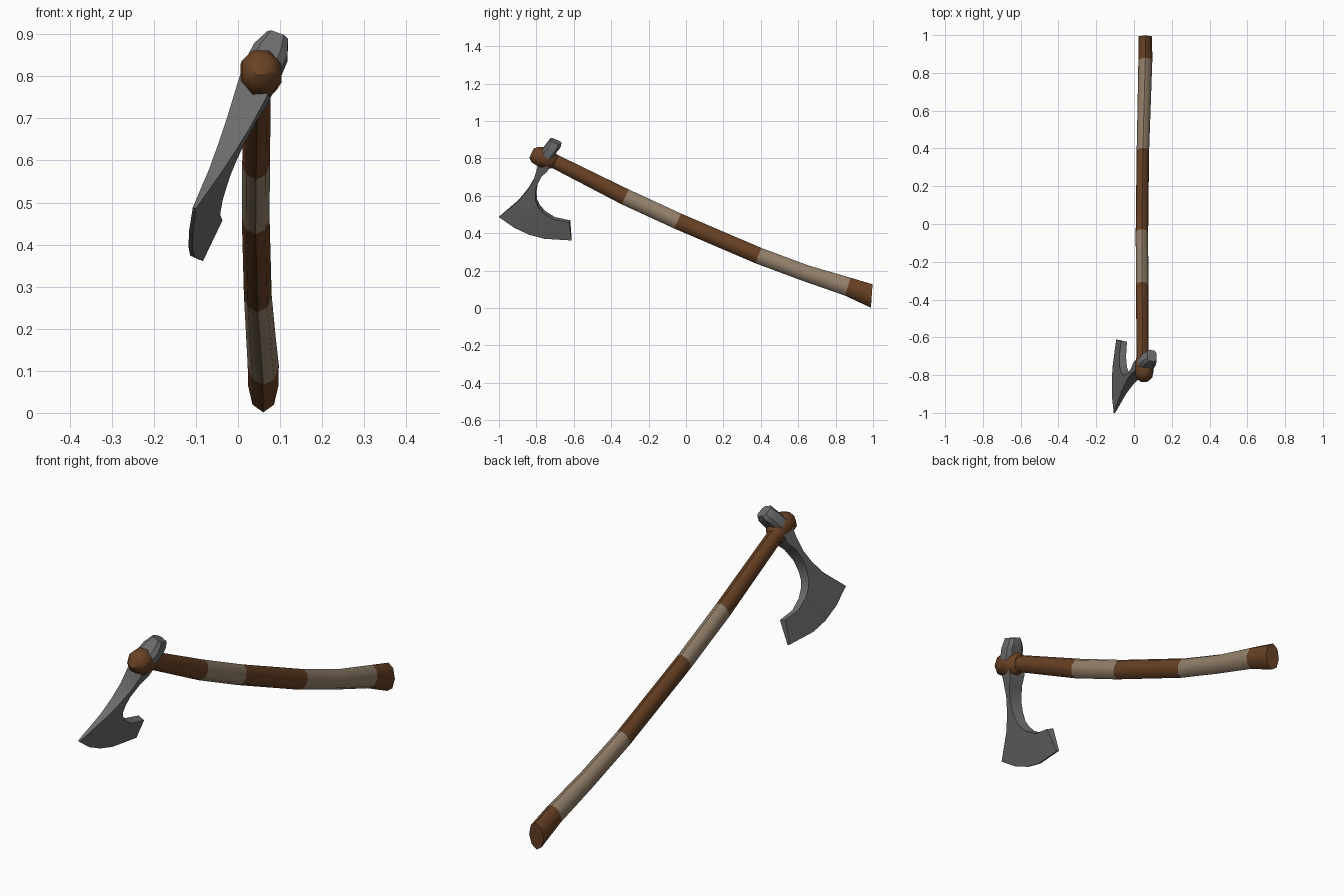
import bpy, bmesh, math
from mathutils import Vector

if "Cube" in bpy.data.objects:
    bpy.data.objects.remove(bpy.data.objects["Cube"])


def material(name, rgb):
    m = bpy.data.materials.new(name)
    m.diffuse_color = (*rgb, 1)
    m.use_nodes = True
    m.node_tree.nodes["Principled BSDF"].inputs["Base Color"].default_value = m.diffuse_color
    return m


BROWN = material("brown wood", (0.14, 0.054, 0.018))
BEIGE = material("beige wrap", (0.30, 0.222, 0.15))
STEEL = material("dark steel", (0.155, 0.155, 0.157))


def finish(name, bm, mats, angle):
    bmesh.ops.recalc_face_normals(bm, faces=bm.faces)
    me = bpy.data.meshes.new(name)
    bm.to_mesh(me)
    bm.free()
    ob = bpy.data.objects.new(name, me)
    bpy.context.collection.objects.link(ob)
    for m in mats:
        me.materials.append(m)
    bpy.ops.object.select_all(action='DESELECT')
    ob.select_set(True)
    bpy.context.view_layer.objects.active = ob
    bpy.ops.object.shade_smooth_by_angle(angle=math.radians(angle))
    return ob


def loft(name, rings, mats, slots=None, angle=50):
    """Skin a list of point rings and cap both ends."""
    bm = bmesh.new()
    vs = [[bm.verts.new(p) for p in r] for r in rings]
    n = len(vs[0])
    for k, (a, b) in enumerate(zip(vs, vs[1:])):
        for i in range(n):
            j = (i + 1) % n
            f = bm.faces.new((a[i], a[j], b[j], b[i]))
            f.material_index = slots[k] if slots else 0
    bm.faces.new(vs[0])
    bm.faces.new(vs[-1])
    return finish(name, bm, mats, angle)


def oval(x, y, z, hw, hh, tilt, n=8, turn=0.0):
    """Cross-section of the handle, leaning by tilt degrees."""
    t = math.radians(tilt)
    out = []
    for i in range(n):
        a = 2 * math.pi * i / n + turn
        s = hh * math.sin(a)
        out.append((x + hw * math.cos(a), y + s * math.sin(t), z + s * math.cos(t)))
    return out


# Curved handle with painted bands: x, y, z, half width, half height, tilt
path = [
    (0.047, -0.78, 0.823, 0.032, 0.036, 27),
    (0.046, -0.70, 0.783, 0.032, 0.038, 27),
    (0.043, -0.325, 0.594, 0.033, 0.044, 26),
    (0.042, -0.045, 0.465, 0.033, 0.044, 24),
    (0.047, 0.387, 0.280, 0.033, 0.044, 22),
    (0.054, 0.64, 0.186, 0.035, 0.044, 21),
    (0.060, 0.865, 0.114, 0.037, 0.050, 17),
    (0.060, 0.993, 0.064, 0.036, 0.063, 4),
]
loft("handle", [oval(*p) for p in path], [BROWN, BEIGE], [0, 0, 1, 0, 1, 1, 0])

# Wooden knob filling the eye of the axe head
knob = [
    (0.053, -0.826, 0.828, 0.026, 0.030, 25),
    (0.053, -0.805, 0.820, 0.047, 0.050, 25),
    (0.055, -0.765, 0.808, 0.053, 0.062, 25),
    (0.052, -0.715, 0.786, 0.044, 0.050, 25),
    (0.048, -0.700, 0.780, 0.034, 0.038, 25),
]
loft("eye_knob", [oval(*p, turn=math.pi / 8) for p in knob], [BROWN])

# Frame of the head: the blade leans 22 degrees around the handle
LEAN = math.radians(22)
C, S = 0.92, 0.39
ORIGIN = Vector((0.056, -0.76, 0.815))
NORMAL = Vector((math.cos(LEAN), -S * math.sin(LEAN), -C * math.sin(LEAN)))


def on_head(y, z, t):
    """Point at side-view position (y, z), offset t off the blade plane."""
    drop = -S * (y - ORIGIN.y) - C * (z - ORIGIN.z)
    return Vector((ORIGIN.x - math.tan(LEAN) * drop, y, z)) + NORMAL * t


# Bearded blade: leading / cutting edge, then inner curve (y, z, half thickness)
outer = [
    (-0.785, 0.815, 0.042), (-0.79, 0.76, 0.038), (-0.812, 0.69, 0.030),
    (-0.845, 0.635, 0.023), (-0.895, 0.575, 0.015), (-1.0, 0.487, 0.004),
    (-0.917, 0.430, 0.005), (-0.837, 0.393, 0.005), (-0.757, 0.372, 0.006),
    (-0.612, 0.363, 0.006),
]
inner = [
    (-0.72, 0.80, 0.042), (-0.735, 0.745, 0.038), (-0.770, 0.71, 0.034),
    (-0.797, 0.655, 0.029), (-0.803, 0.61, 0.026), (-0.80, 0.575, 0.024),
    (-0.786, 0.545, 0.023), (-0.757, 0.512, 0.021), (-0.703, 0.479, 0.019),
    (-0.621, 0.463, 0.017),
]
sections = []
for (ya, za, ta), (yb, zb, tb) in zip(outer, inner):
    sections.append([on_head(ya, za, -ta), on_head(ya, za, ta),
                     on_head(yb, zb, tb), on_head(yb, zb, -tb)])
loft("blade", sections, [STEEL], angle=35)

# Hammer poll on the back of the head: u along handle, drop, half sizes
poll = []
for u, drop, hu, hn in [(0.012, -0.01, 0.036, 0.044), (0.022, -0.055, 0.035, 0.042),
                        (0.028, -0.076, 0.036, 0.034), (0.028, -0.095, 0.032, 0.026)]:
    ring = []
    for a, b in [(-1, -.6), (-.6, -1), (.6, -1), (1, -.6),
                 (1, .6), (.6, 1), (-.6, 1), (-1, .6)]:
        uu = u + a * hu
        y = ORIGIN.y + C * uu - S * drop
        z = ORIGIN.z - S * uu - C * drop
        ring.append(on_head(y, z, b * hn))
    poll.append(ring)
loft("poll", poll, [STEEL], angle=30)
